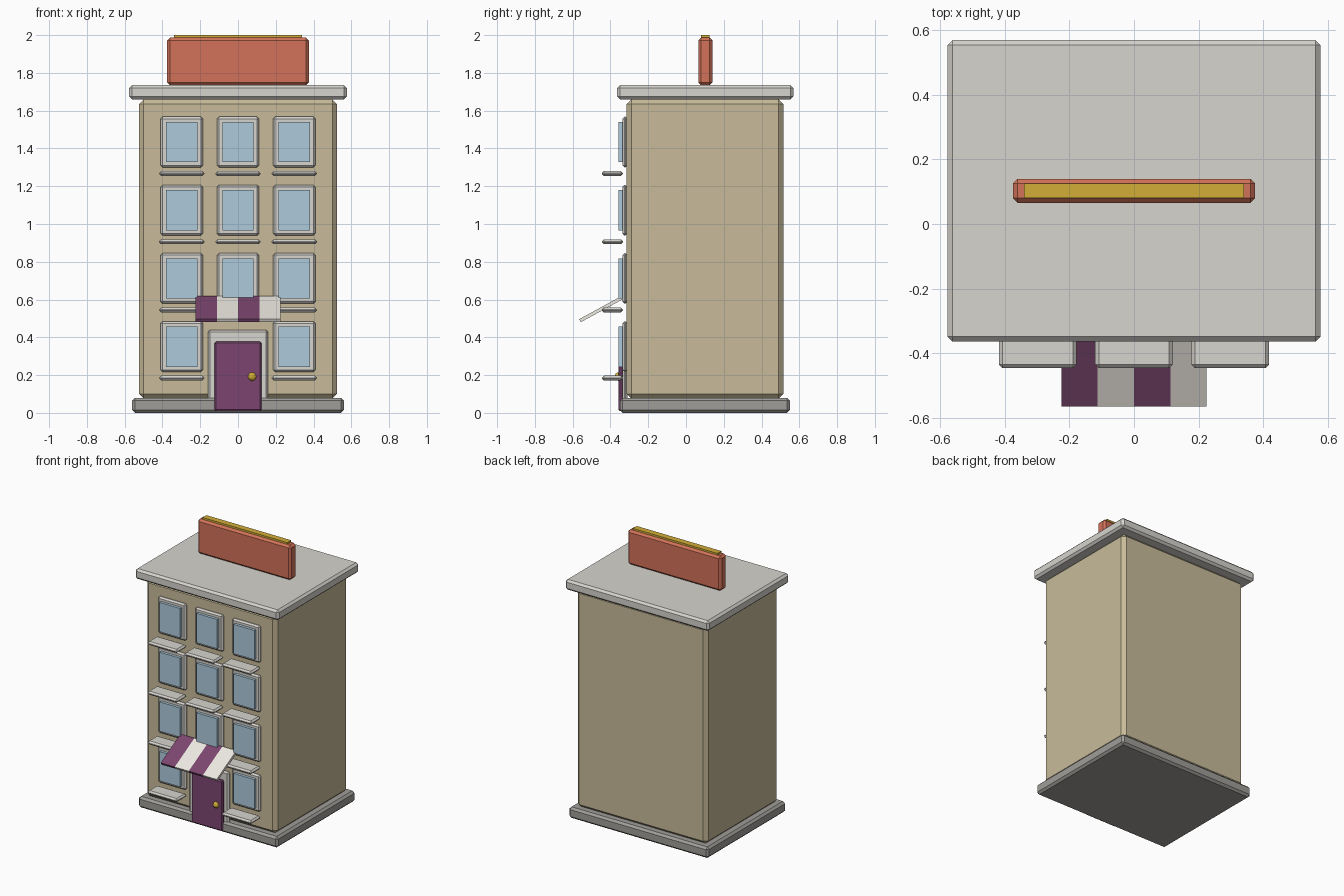
import bpy, bmesh, math
from mathutils import Matrix, Vector

if "Cube" in bpy.data.objects:
    bpy.data.objects.remove(bpy.data.objects["Cube"])


def material(name, rgb):
    m = bpy.data.materials.new(name)
    m.diffuse_color = (*rgb, 1)
    m.use_nodes = True
    m.node_tree.nodes["Principled BSDF"].inputs["Base Color"].default_value = m.diffuse_color
    return m


WALL = material("wall_tan", (0.58, 0.50, 0.32))
TRIM = material("trim_stone", (0.68, 0.66, 0.62))
STONE = material("base_stone", (0.35, 0.34, 0.32))
GLASS = material("glass_blue", (0.42, 0.60, 0.72))
PLUM = material("plum", (0.20, 0.06, 0.16))
CREAM = material("cream", (0.85, 0.82, 0.76))
RED = material("sign_red", (0.65, 0.17, 0.10))
GOLD = material("gold", (0.65, 0.42, 0.04))


def finish(name, bm, mat):
    me = bpy.data.meshes.new(name)
    bm.to_mesh(me)
    bm.free()
    me.materials.append(mat)
    ob = bpy.data.objects.new(name, me)
    bpy.context.collection.objects.link(ob)
    return ob


def box(name, x, y, z, mat, bevel=0.0):
    """Chamfered box from (min, max) ranges."""
    bm = bmesh.new()
    bmesh.ops.create_cube(bm, size=1)
    lo, hi = Vector((x[0], y[0], z[0])), Vector((x[1], y[1], z[1]))
    bmesh.ops.scale(bm, vec=hi - lo, verts=bm.verts)
    bmesh.ops.translate(bm, vec=(lo + hi) / 2, verts=bm.verts)
    if bevel:
        bmesh.ops.bevel(bm, geom=bm.edges[:], offset=bevel, segments=1,
                        affect='EDGES', profile=0.5)
    return finish(name, bm, mat)


# Main volumes
box("base", (-0.56, 0.56), (-0.35, 0.55), (0, 0.08), STONE, 0.015)
box("body", (-0.525, 0.525), (-0.315, 0.515), (0.075, 1.66), WALL, 0.026)
box("cornice", (-0.577, 0.577), (-0.364, 0.569), (1.66, 1.735), TRIM, 0.015)

# Roof sign with gold cap
box("roof_sign", (-0.375, 0.375), (0.065, 0.14), (1.735, 1.987), RED, 0.015)
box("sign_cap", (-0.34, 0.34), (0.08, 0.125), (1.97, 2.0), GOLD)

# Windows: frame, pane and sill; the door takes the lower middle bay
for row in range(4):
    zc = 0.352 + 0.361 * row
    for col in (-1, 0, 1):
        if row == 0 and col == 0:
            continue
        xc = 0.298 * col
        tag = f"_{row}_{col + 1}"
        box("window_frame" + tag, (xc - 0.112, xc + 0.112), (-0.337, -0.31),
            (zc - 0.135, zc + 0.133), TRIM, 0.011)
        box("window_pane" + tag, (xc - 0.083, xc + 0.083), (-0.357, -0.33),
            (zc - 0.108, zc + 0.105), GLASS)
        box("window_sill" + tag, (xc - 0.12, xc + 0.12), (-0.446, -0.334),
            (zc - 0.181, zc - 0.155), TRIM, 0.011)

# Door, its surround and knob
box("door_frame", (-0.16, 0.16), (-0.337, -0.31), (0.01, 0.44), TRIM, 0.011)
box("door", (-0.125, 0.125), (-0.358, -0.33), (0.01, 0.377), PLUM, 0.008)
bm = bmesh.new()
bmesh.ops.create_uvsphere(bm, u_segments=12, v_segments=8, radius=0.023,
                          matrix=Matrix.Translation((0.075, -0.355, 0.192)))
finish("door_knob", bm, GOLD)

# Striped sloping awning
tilt = Matrix.Translation((0, -0.448, 0.55)) @ Matrix.Rotation(0.5, 4, 'X')
for i in range(4):
    x0 = -0.225 + 0.1125 * i
    stripe = box(f"awning_stripe_{i}", (x0, x0 + 0.1125), (-0.129, 0.129),
                 (-0.009, 0.009), CREAM if i % 2 else PLUM)
    stripe.data.transform(tilt)
